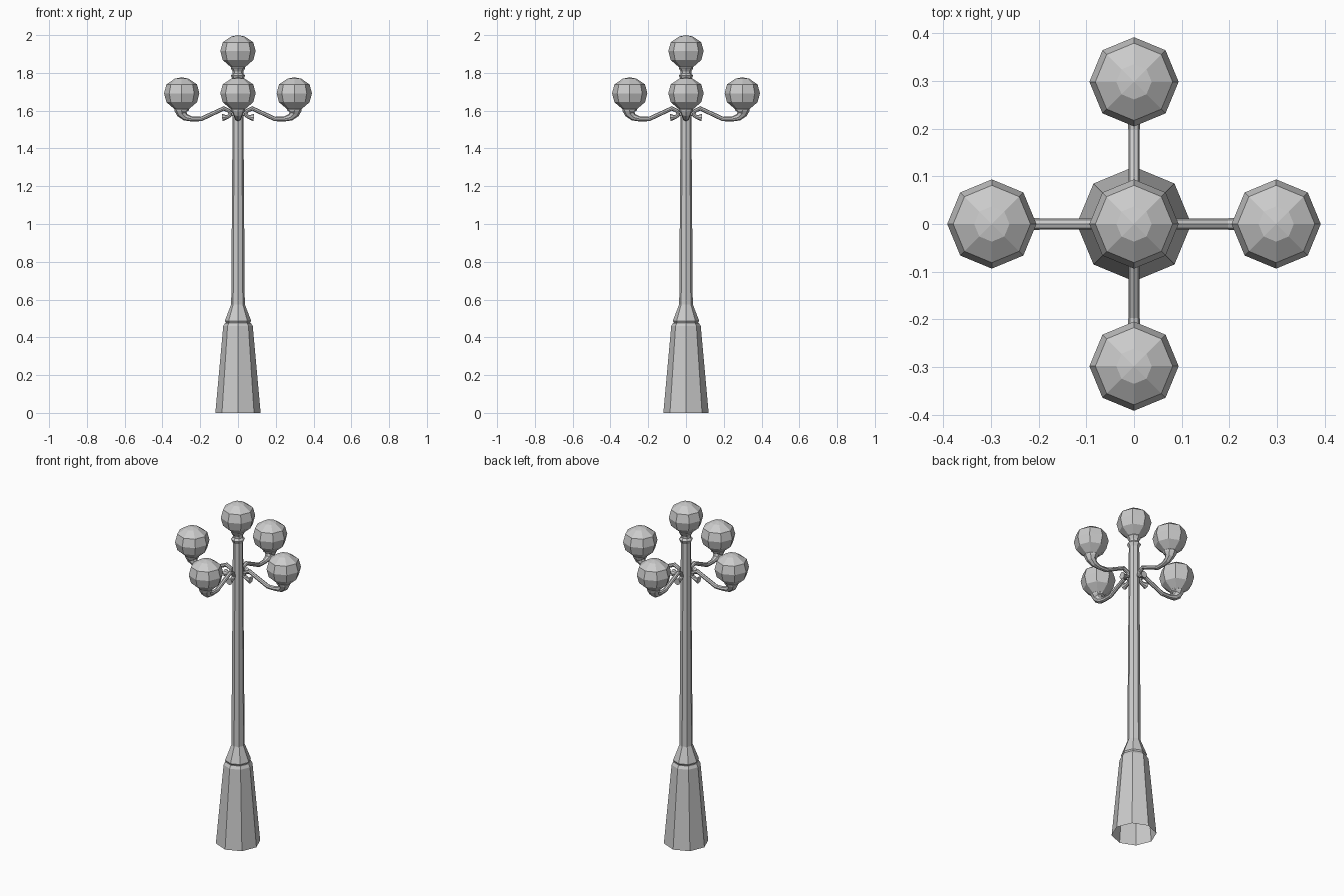
import bpy, bmesh, math
from mathutils import Vector, Matrix

if "Cube" in bpy.data.objects:
    bpy.data.objects.remove(bpy.data.objects["Cube"])

SIDES = 8
metal = bpy.data.materials.new("light grey")
metal.diffuse_color = (0.6, 0.6, 0.6, 1)
metal.use_nodes = True
metal.node_tree.nodes["Principled BSDF"].inputs["Base Color"].default_value = metal.diffuse_color


def finish(name, bm):
    bmesh.ops.recalc_face_normals(bm, faces=bm.faces)
    mesh = bpy.data.meshes.new(name)
    bm.to_mesh(mesh)
    bm.free()
    mesh.materials.append(metal)
    ob = bpy.data.objects.new(name, mesh)
    bpy.context.collection.objects.link(ob)
    return ob


def bridge(bm, rings):
    for a, b in zip(rings, rings[1:]):
        n = len(a)
        for i in range(n):
            j = (i + 1) % n
            bm.faces.new((a[i], a[j], b[j], b[i]))


def lathe(name, profile, tip=None, place=Matrix()):
    """Eight-sided turned part from (radius, height) pairs, with optional pointed top."""
    bm = bmesh.new()
    rings = []
    for r, z in profile:
        rings.append([bm.verts.new((r * math.cos(math.tau * i / SIDES),
                                    r * math.sin(math.tau * i / SIDES), z))
                      for i in range(SIDES)])
    bridge(bm, rings)
    if tip is not None:
        top = bm.verts.new((0, 0, tip))
        for i in range(SIDES):
            bm.faces.new((rings[-1][i], rings[-1][(i + 1) % SIDES], top))
    bm.transform(place)
    return finish(name, bm)


def sweep(name, path, place):
    """Tube along (x, z, radius) points lying in the xz plane."""
    bm = bmesh.new()
    pts = [Vector((x, 0, z)) for x, z, r in path]
    rings = []
    for k, p in enumerate(pts):
        t_in = (p - pts[max(k - 1, 0)]).normalized()
        t_out = (pts[min(k + 1, len(pts) - 1)] - p).normalized()
        t = (t_in + t_out).normalized()
        side = Vector((0, 1, 0))
        up = t.cross(side)
        r = path[k][2]
        rings.append([bm.verts.new(p + r * (math.cos(math.tau * i / SIDES) * side
                                            + math.sin(math.tau * i / SIDES) * up))
                      for i in range(SIDES)])
    bridge(bm, rings)
    bm.faces.new(rings[0])
    bm.faces.new(rings[-1])
    return finish(name, bm)if place is None else place_part(name, bm, place)


def place_part(name, bm, place):
    bm.transform(place)
    return finish(name, bm)


# Open-bottomed tapered base, collar, shaft and flared neck
lathe("post", [(0.12, 0), (0.078, 0.46), (0.068, 0.477), (0.064, 0.477),
               (0.07, 0.487), (0.036, 0.575), (0.029, 1.54), (0.028, 1.765),
               (0.038, 1.785), (0.028, 1.797), (0.028, 1.808),
               (0.039, 1.826), (0.03, 1.84)])

# Globe profile around its own centre
globe = [(0.037, -0.085), (0.081, -0.047), (0.0935, 0.0), (0.081, 0.047), (0.037, 0.077)]
lathe("top_globe", globe, 0.085, Matrix.Translation((0, 0, 1.915)))

# Scrolled arm: flared curl by the post, hump, dip, then cup under the globe
arm = [(0.084, 1.564, 0.02), (0.058, 1.566, 0.011), (0.040, 1.577, 0.011),
       (0.046, 1.598, 0.011), (0.075, 1.612, 0.012), (0.195, 1.556, 0.012),
       (0.245, 1.556, 0.013), (0.278, 1.565, 0.019), (0.297, 1.583, 0.027),
       (0.298, 1.598, 0.037), (0.298, 1.606, 0.039), (0.298, 1.615, 0.032)]

for i, side in enumerate(("right", "back", "left", "front")):
    turn = Matrix.Rotation(i * math.pi / 2, 4, 'Z')
    sweep(side + "_arm", arm, turn)
    lathe(side + "_globe", globe, 0.085, turn @ Matrix.Translation((0.298, 0, 1.692)))
